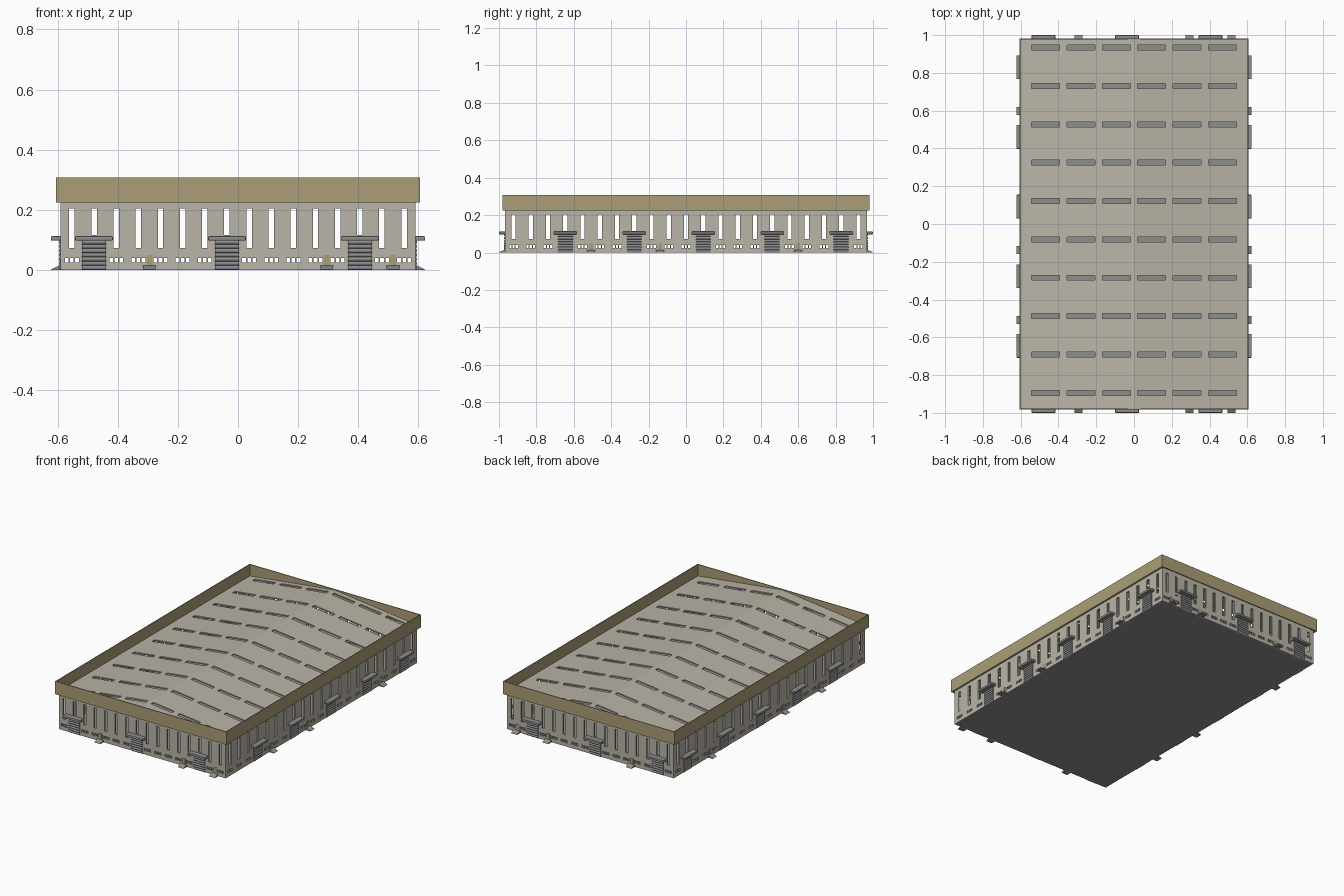
import bpy, bmesh
from math import sin, cos, pi, radians
from mathutils import Vector

if "Cube" in bpy.data.objects:
    bpy.data.objects.remove(bpy.data.objects["Cube"])

WX, WY = 0.59, 0.967           # outer wall half sizes
WALL_TOP, T = 0.235, 0.010     # wall height and thickness


def material(name, r, g, b):
    m = bpy.data.materials.new(name)
    m.diffuse_color = (r, g, b, 1)
    m.use_nodes = True
    m.node_tree.nodes["Principled BSDF"].inputs["Base Color"].default_value = m.diffuse_color
    return m


BEIGE = material("wall_beige", 0.49, 0.46, 0.39)
KHAKI = material("fascia_khaki", 0.41, 0.34, 0.18)
GREY = material("dock_grey", 0.27, 0.27, 0.27)


def front(u, d, z):            # u along the wall, d outwards
    return Vector((u, -WY - d, z))


def side(u, d, z):
    return Vector((WX + d, u, z))


def finish(name, bm, mat, mirror=None, bevel=0, smooth=False):
    bmesh.ops.recalc_face_normals(bm, faces=bm.faces[:])
    me = bpy.data.meshes.new(name)
    bm.to_mesh(me)
    bm.free()
    me.materials.append(mat)
    ob = bpy.data.objects.new(name, me)
    bpy.context.collection.objects.link(ob)
    if smooth:
        bpy.ops.object.select_all(action='DESELECT')
        ob.select_set(True)
        bpy.context.view_layer.objects.active = ob
        bpy.ops.object.shade_smooth_by_angle(angle=radians(40))
    if bevel:
        b = ob.modifiers.new("rounded", 'BEVEL')
        b.width, b.segments = bevel, 2
    if mirror is not None:
        m = ob.modifiers.new("mirror", 'MIRROR')
        m.use_axis = [i == mirror for i in range(3)]
        m.use_mirror_merge = False
    return ob


def panel(name, rect, holes, place, depth, mat, mirror=None):
    """Sheet with rectangular holes, thickened by the vector depth."""
    u0, u1, v0, v1 = rect
    us = sorted({round(a, 4) for h in holes for a in h[:2]} | {u0, u1})
    vs = sorted({round(a, 4) for h in holes for a in h[2:]} | {v0, v1})
    bm = bmesh.new()
    grid = [[bm.verts.new(place(u, v)) for v in vs] for u in us]
    for i in range(len(us) - 1):
        for j in range(len(vs) - 1):
            cu, cv = (us[i] + us[i + 1]) / 2, (vs[j] + vs[j + 1]) / 2
            if not any(h[0] < cu < h[1] and h[2] < cv < h[3] for h in holes):
                bm.faces.new((grid[i][j], grid[i + 1][j],
                              grid[i + 1][j + 1], grid[i][j + 1]))
    bmesh.ops.delete(bm, geom=[v for v in bm.verts if not v.link_faces], context='VERTS')
    r = bmesh.ops.extrude_face_region(bm, geom=bm.faces[:], use_keep_orig=True)
    new = [e for e in r["geom"] if isinstance(e, bmesh.types.BMVert)]
    bmesh.ops.translate(bm, verts=new, vec=depth)
    return finish(name, bm, mat, mirror)


def prisms(name, profile, centres, width, place, mat, mirror, **kw):
    """Extrude a (d, z) profile along the wall at every centre."""
    bm = bmesh.new()
    for c in centres:
        a, b = ([bm.verts.new(place(c + s * width / 2, d, z)) for d, z in profile]
                for s in (-1, 1))
        bm.faces.new(a)
        bm.faces.new(b[::-1])
        for i in range(len(a)):
            k = (i + 1) % len(a)
            bm.faces.new((a[i], b[i], b[k], a[k]))
    return finish(name, bm, mat, mirror, **kw)


# profiles in (outwards, up)
awning = [(-0.004, 0.097), (0.033, 0.097), (0.033, 0.112), (-0.004, 0.112)]
ramp = [(-0.002, 0), (0.033, 0), (0.033, 0.001), (0.006, 0.014), (-0.002, 0.014)]
door = [(-0.002, 0.014), (0.003, 0.014), (0.003, 0.050), (-0.002, 0.050)]
SLATS, SH = 7, 0.099 / 7
shutter = [(-0.004, 0.0), (0.0005, 0.0)]
for s in range(SLATS):
    for k in range(1, 6):
        t = pi * k / 5
        shutter.append((0.0005 + 0.006 * sin(t), SH * (s + 0.5 - 0.5 * cos(t))))
shutter.append((-0.004, 0.099))


def build_wall(tag, place, half, count, pitch, docks, doors, slot_w, inward, mirror):
    at = lambda i: (i - (count - 1) / 2) * pitch
    holes = []
    for i in range(count):
        u = at(i)
        # tall window, shortened above a dock
        holes.append((u - slot_w / 2, u + slot_w / 2,
                      0.116 if i in docks else 0.073, 0.204))
        # low vent of three cells
        if i not in docks:
            for k in (-1, 0, 1):
                c = u + k * 0.017
                holes.append((c - 0.006, c + 0.006, 0.024, 0.040))
    panel(tag + "_wall", (-half, half, 0.0, WALL_TOP), holes,
          lambda u, z: place(u, 0, z), inward * T, BEIGE, mirror)
    dock_u = [at(i) for i in docks]
    door_u = [at(i) for i in doors]
    prisms(tag + "_dock_awnings", awning, dock_u, 0.126, place, GREY, mirror, bevel=0.004)
    prisms(tag + "_dock_shutters", shutter, dock_u, 0.08, place, GREY, mirror, smooth=True)
    prisms(tag + "_doors", door, door_u, 0.02, place, KHAKI, mirror)
    prisms(tag + "_door_ramps", ramp, door_u, 0.042, place, GREY, mirror)


# walls: front is mirrored to the back, right to the left
build_wall("end", front, WX, 16, 0.0737, (1, 7, 13), (3.5, 11.5, 14.5),
           0.018, Vector((0, 1, 0)), 1)
build_wall("side", side, WY - T, 21, 0.0922, (3, 7, 11, 15, 19), (4.5, 8.5, 16.5),
           0.023, Vector((-1, 0, 0)), 0)

# floor slab
panel("floor", (-WX + 0.001, WX - 0.001, -WY + 0.001, WY - 0.001), [],
      lambda x, y: Vector((x, y, 0)), Vector((0, 0, 0.005)), GREY)

# fascia band around the roof edge
FX, FY, FT = 0.605, 0.982, 0.005
panel("fascia", (-FX, FX, -FY, FY), [(-FX + FT, FX - FT, -FY + FT, FY - FT)],
      lambda x, y: Vector((x, y, 0.224)), Vector((0, 0, 0.083)), KHAKI)

# low gable roof with open skylight slots
slots = [(x - 0.074, x + 0.074, y - 0.013, y + 0.013)
         for x in (0.093, 0.28, 0.468)
         for y in (0.934 - 0.2031 * r for r in range(10))]
panel("roof", (0.0, 0.601, -0.978, 0.978), slots,
      lambda x, y: Vector((x, y, 0.303 - 0.07 * x / 0.601)),
      Vector((0, 0, -0.007)), BEIGE, 0)
